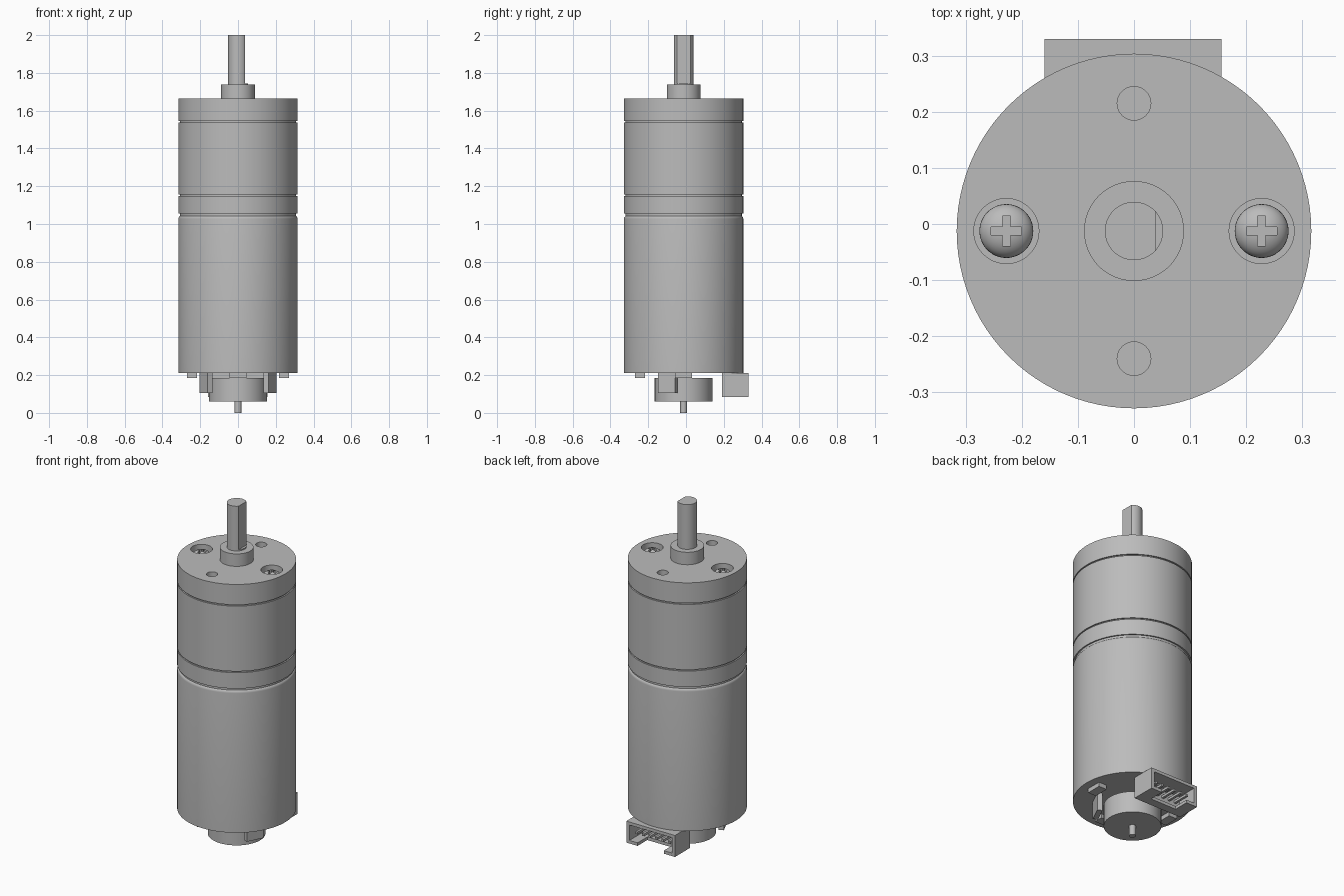
import bpy, bmesh, math
from mathutils import Matrix

if "Cube" in bpy.data.objects:
    bpy.data.objects.remove(bpy.data.objects["Cube"], do_unlink=True)

metal = bpy.data.materials.new("plain_grey")
metal.use_nodes = True
GREY = (0.5, 0.5, 0.5, 1)
metal.diffuse_color = GREY
metal.node_tree.nodes["Principled BSDF"].inputs["Base Color"].default_value = GREY

CY = -0.0125    # y of the motor axis
R = 0.316       # body radius


def finish(name, bm):
    bmesh.ops.recalc_face_normals(bm, faces=bm.faces)
    mesh = bpy.data.meshes.new(name)
    bm.to_mesh(mesh)
    bm.free()
    mesh.materials.append(metal)
    ob = bpy.data.objects.new(name, mesh)
    bpy.context.collection.objects.link(ob)
    return ob


def select(ob):
    bpy.ops.object.select_all(action='DESELECT')
    ob.select_set(True)
    bpy.context.view_layer.objects.active = ob


def smooth(ob):
    select(ob)
    bpy.ops.object.shade_smooth_by_angle(angle=math.radians(30))
    return ob


def lathe(name, profile, x=0, y=CY, n=96):
    """Revolve (radius, z) points, closed by caps on the axis."""
    bm = bmesh.new()
    pts = [(0, profile[0][1])] + profile + [(0, profile[-1][1])]
    vs = [bm.verts.new((x + r, y, z)) for r, z in pts]
    edges = [bm.edges.new(p) for p in zip(vs, vs[1:])]
    bmesh.ops.spin(bm, geom=vs + edges, cent=(x, y, 0), axis=(0, 0, 1),
                   angle=math.tau, steps=n)
    bmesh.ops.remove_doubles(bm, verts=bm.verts, dist=1e-5)
    return smooth(finish(name, bm))


def tube(name, r, z0, z1, x=0, y=CY, n=96):
    return lathe(name, [(r, z0), (r, z1)], x, y, n)


def box(name, centre, size, turn=0):
    bm = bmesh.new()
    m = (Matrix.Translation(centre) @ Matrix.Rotation(turn, 4, 'Z')
         @ Matrix.Diagonal((*size, 1)))
    bmesh.ops.create_cube(bm, size=1, matrix=m)
    return finish(name, bm)


def cut(ob, cutters):
    for c in cutters:
        c.hide_render = True
        mod = ob.modifiers.new("cut", 'BOOLEAN')
        mod.operation = 'DIFFERENCE'
        mod.solver = 'EXACT'
        mod.object = c
        select(ob)
        bpy.ops.object.modifier_apply(modifier=mod.name)
        bpy.data.objects.remove(c, do_unlink=True)
    return smooth(ob)


# Motor can with a rounded upper edge
f = 0.018
rim = [(R - f + f * math.cos(a), 1.045 - f + f * math.sin(a))
       for a in [i * math.pi / 10 for i in range(6)]]
lathe("motor_can", [(R, 0.21)] + rim)

# Gearbox sections, with a narrower core showing in the grooves
tube("groove_core", R - 0.008, 1.03, 1.56)
tube("gearbox_base_ring", R, 1.055, 1.148)
tube("gearbox_housing", R, 1.156, 1.538)
face_plate = tube("face_plate", R, 1.546, 1.665)

# Mounting holes and screw recesses in the face plate
D = 0.2275
holes = [tube("hole_cutter", 0.03, 1.58, 1.7, 0, CY + s * D, 32) for s in (-1, 1)]
holes += [tube("recess_cutter", 0.058, 1.61, 1.7, s * D, CY, 48) for s in (-1, 1)]
cut(face_plate, holes)

# Domed screws with a cross slot
for s, side in ((1, "left"), (-1, "right")):
    dome = [(0.048 * math.cos(a), 1.625 + 0.034 * math.sin(a))
            for a in [i * math.pi / 18 for i in range(9)]]
    screw = lathe("screw_" + side, [(0.048, 1.6)] + dome, s * D, CY, 48)
    # the two slot arms are cut one after the other
    cut(screw, [box("slot_cutter", (s * D, CY, 1.665), size)
                for size in ((0.054, 0.014, 0.05), (0.014, 0.054, 0.05))])

# Boss and D-shaped output shaft
tube("shaft_boss", 0.089, 1.65, 1.738)
shaft = tube("output_shaft", 0.052, 1.7, 2.0, n=64)
cut(shaft, [box("flat_cutter", (0.138, CY, 1.945), (0.2, 0.3, 0.4))])

# Rear encoder disc and rear shaft
tube("encoder_disc", 0.153, 0.06, 0.185)
tube("rear_shaft", 0.018, 0, 0.25, n=32)

# Tangential terminal blades
for s, side in ((1, "left"), (-1, "right")):
    box("terminal_" + side, (s * 0.17, CY - 0.085, 0.16), (0.029, 0.1, 0.11),
        -s * math.radians(26))

# Small raised pads around the rear end
for i in range(4):
    a = i * math.pi / 2
    box("rear_pad_%d" % (i + 1),
        (0.243 * math.cos(a), CY + 0.23 * math.sin(a), 0.2),
        (0.053, 0.09, 0.03), a)

# Rear connector: open shroud with a key notch below, and a row of pins
shroud = box("connector_shroud", (-0.002, 0.26, 0.148), (0.315, 0.14, 0.126))
cut(shroud, [box("cavity_cutter", (-0.002, 0.29, 0.148), (0.275, 0.16, 0.09)),
             box("notch_cutter", (-0.002, 0.31, 0.09), (0.17, 0.14, 0.06))])
for i in range(6):
    box("connector_pin_%d" % (i + 1), (-0.002 + (i - 2.5) * 0.042, 0.255, 0.148),
        (0.014, 0.11, 0.014))
